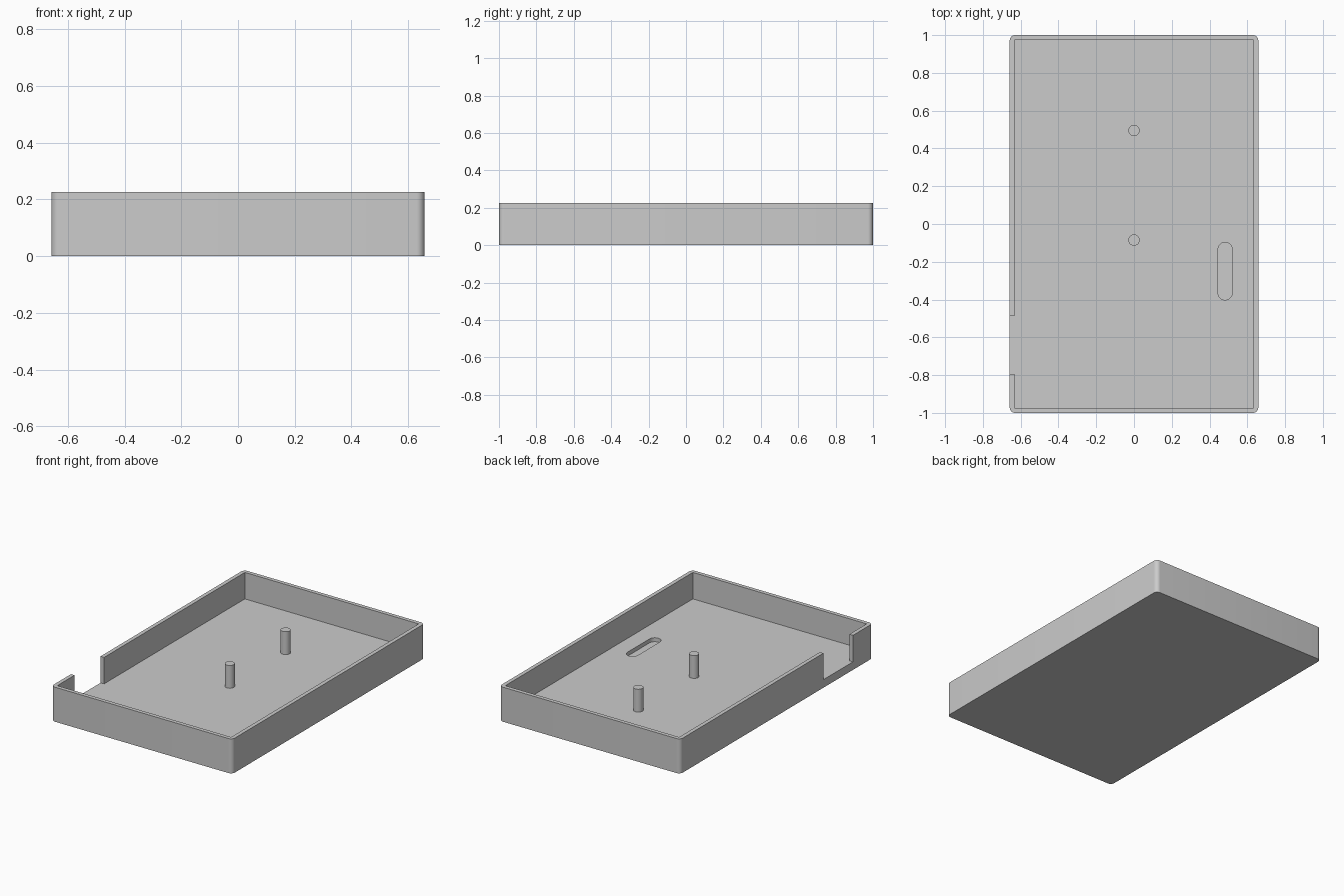
import bpy
import bmesh
import math

default = bpy.data.objects.get("Cube")
if default:
    bpy.data.objects.remove(default, do_unlink=True)

HALF_X, HALF_Y, HEIGHT = 0.658, 1.0, 0.227
WALL, FLOOR = 0.026, 0.053

grey = bpy.data.materials.new("plain_grey")
grey.use_nodes = True
grey.diffuse_color = (0.6, 0.6, 0.6, 1)
grey.node_tree.nodes["Principled BSDF"].inputs["Base Color"].default_value = (0.6, 0.6, 0.6, 1)


def rounded_prism(name, x0, x1, y0, y1, z0, z1, radius=0.0, steps=8):
    """Upright block whose vertical edges are rounded."""
    corners = [(x1, y1, -1, -1), (x0, y1, 1, -1), (x0, y0, 1, 1), (x1, y0, -1, 1)]
    points = []
    for i, (x, y, sx, sy) in enumerate(corners):
        for k in range(steps + 1 if radius else 1):
            a = math.pi / 2 * (i + k / steps)
            p = (x + radius * (sx + math.cos(a)), y + radius * (sy + math.sin(a)))
            if not points or min(math.dist(p, points[-1]), math.dist(p, points[0])) > 1e-5:
                points.append(p)
    bm = bmesh.new()
    face = bm.faces.new([bm.verts.new((x, y, z0)) for x, y in points])
    result = bmesh.ops.extrude_face_region(bm, geom=[face])
    top = [g for g in result["geom"] if isinstance(g, bmesh.types.BMVert)]
    bmesh.ops.translate(bm, verts=top, vec=(0, 0, z1 - z0))
    bmesh.ops.recalc_face_normals(bm, faces=bm.faces)
    mesh = bpy.data.meshes.new(name)
    bm.to_mesh(mesh)
    bm.free()
    mesh.materials.append(grey)
    obj = bpy.data.objects.new(name, mesh)
    bpy.context.collection.objects.link(obj)
    return obj


def smooth(obj):
    bpy.ops.object.select_all(action="DESELECT")
    obj.select_set(True)
    bpy.context.view_layer.objects.active = obj
    bpy.ops.object.shade_smooth_by_angle(angle=math.radians(30))


# Tray body with rounded outer corners
tray = rounded_prism("tray", -HALF_X, HALF_X, -HALF_Y, HALF_Y, 0, HEIGHT, 0.028)

# Square-cornered cavity, side wall opening, blind slot in the floor
inner_x, inner_y = HALF_X - WALL, HALF_Y - WALL
cutters = [
    rounded_prism("cavity_cutter", -inner_x, inner_x, -inner_y, inner_y, FLOOR, 0.4),
    rounded_prism("opening_cutter", -0.8, -0.5, -0.795, -0.488, FLOOR, 0.4),
    rounded_prism("slot_cutter", 0.445, 0.52, -0.402, -0.097, FLOOR - 0.026, 0.12, 0.0375),
]
for cutter in cutters:
    mod = tray.modifiers.new(cutter.name, "BOOLEAN")
    mod.operation = "DIFFERENCE"
    mod.solver = "EXACT"
    mod.object = cutter

# Bake the cuts and drop the cutters
bpy.context.view_layer.update()
cut_mesh = bpy.data.meshes.new_from_object(tray.evaluated_get(bpy.context.evaluated_depsgraph_get()))
tray.modifiers.clear()
tray.data = cut_mesh
for cutter in cutters:
    bpy.data.objects.remove(cutter, do_unlink=True)
smooth(tray)

# Two round support pegs
for name, y in (("rear_peg", 0.495), ("middle_peg", -0.085)):
    bpy.ops.mesh.primitive_cylinder_add(vertices=32, radius=0.03, depth=0.16, location=(0, y, 0.123))
    peg = bpy.context.object
    peg.name = name
    peg.data.materials.append(grey)
    smooth(peg)
